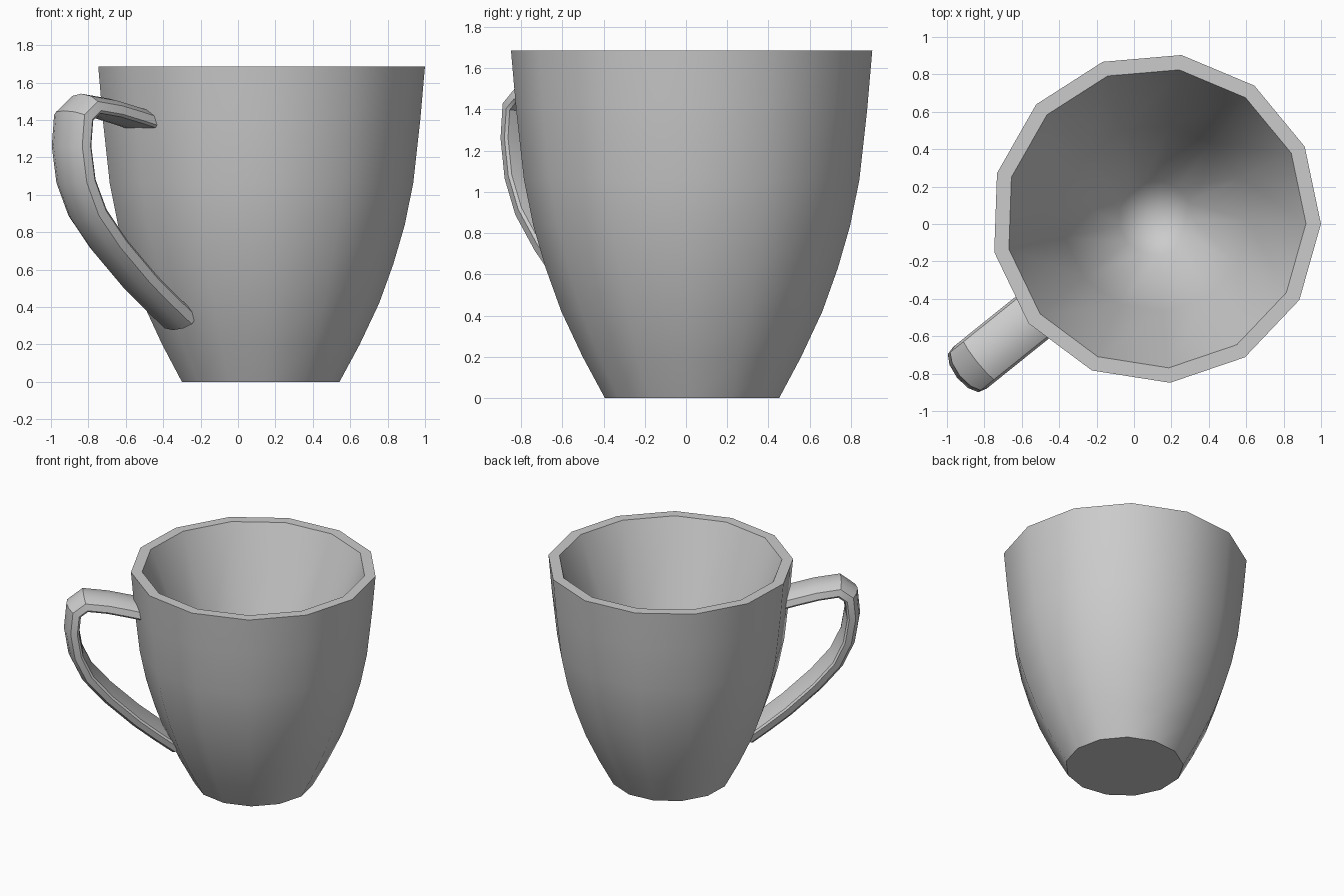
import bpy, bmesh, math
from mathutils import Vector

if "Cube" in bpy.data.objects:
    bpy.data.objects.remove(bpy.data.objects["Cube"])

CENTRE = Vector((0.117, 0.031, 0))


def finish(name, bm, angle):
    bmesh.ops.recalc_face_normals(bm, faces=bm.faces)
    mesh = bpy.data.meshes.new(name)
    bm.to_mesh(mesh)
    bm.free()
    ob = bpy.data.objects.new(name, mesh)
    ob.location = CENTRE
    bpy.context.collection.objects.link(ob)
    bpy.ops.object.select_all(action='DESELECT')
    ob.select_set(True)
    bpy.context.view_layer.objects.active = ob
    bpy.ops.object.shade_smooth_by_angle(angle=math.radians(angle))
    return ob


def loft(bm, rings):
    """Join rings of points with quads and cap the first one."""
    rows = [[bm.verts.new(p) for p in ring] for ring in rings]
    n = len(rows[0])
    for a, b in zip(rows, rows[1:]):
        for i in range(n):
            j = (i + 1) % n
            bm.faces.new((a[i], a[j], b[j], b[i]))
    bm.faces.new(rows[0])
    return rows


# Cup: 13-sided turned body, outside up, over the rim and down a tapering inside
SIDES = 13
TURN = math.radians(-2)
profile = [(0.426, 0), (0.534, 0.2), (0.638, 0.42), (0.714, 0.63), (0.774, 0.835),
           (0.82, 1.06), (0.858, 1.4), (0.883, 1.685),
           (0.803, 1.685), (0.5, 0.94), (0.2, 0.2)]
bm = bmesh.new()
rows = loft(bm, [[(r * math.cos(TURN + math.tau * i / SIDES),
                   r * math.sin(TURN + math.tau * i / SIDES), z)
                  for i in range(SIDES)] for r, z in profile])
floor = bm.verts.new((0, 0, 0.11))
for i in range(SIDES):
    bm.faces.new((rows[-1][i], rows[-1][(i + 1) % SIDES], floor))
finish("cup", bm, 50)

# Handle: lens-shaped strap swept along a path of (distance from axis, height)
path = [Vector(p) for p in [
    (0.79, 1.392), (0.90, 1.42), (1.05, 1.456), (1.21, 1.478), (1.288, 1.418),
    (1.303, 1.26), (1.272, 1.07), (1.192, 0.9), (1.047, 0.732),
    (0.84, 0.54), (0.693, 0.424), (0.56, 0.325)]]
half = [(0.132, -0.04), (0.143, -0.026), (0.13, 0.02), (0.08, 0.048)]
section = (half + [(0, 0.06)] + [(-t, n) for t, n in reversed(half)]
           + [(-0.08, -0.045), (0, -0.047), (0.08, -0.045)])
ang = math.radians(218.8)
out = Vector((math.cos(ang), math.sin(ang), 0))
side = Vector((-out.y, out.x, 0))
rings = []
for i, p in enumerate(path):
    d0 = (p - path[max(i - 1, 0)]) if i else path[1] - p
    d1 = (path[i + 1] - p) if i < len(path) - 1 else d0
    d0, d1 = d0.normalized(), d1.normalized()
    d = (d0 + d1).normalized()
    mitre = 1 / max(d.dot(d0), 0.5)
    nrm = Vector((-d.y, d.x)) * mitre      # points away from the cup
    rings.append([out * (p.x + nrm.x * n) + side * t
                  + Vector((0, 0, p.y + nrm.y * n)) for t, n in section])
bm = bmesh.new()
rows = loft(bm, rings)
bm.faces.new(rows[-1])
finish("handle", bm, 35)
